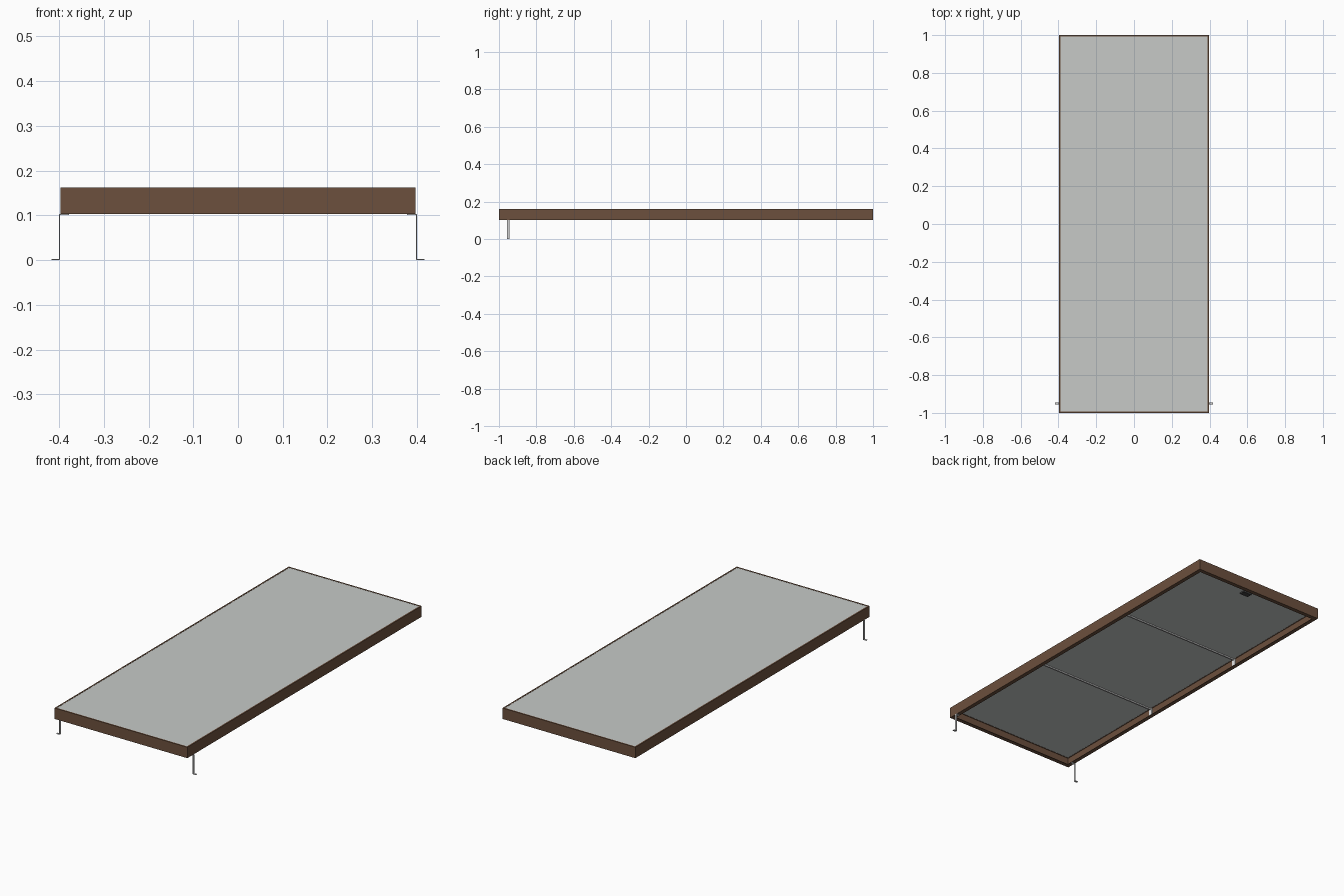
import bpy, bmesh

if "Cube" in bpy.data.objects:
    bpy.data.objects.remove(bpy.data.objects["Cube"])

HX, HY = 0.397, 1.0       # half width and half length
Z0, Z1 = 0.103, 0.162     # frame bottom and top


def material(name, rgb):
    m = bpy.data.materials.new(name)
    m.use_nodes = True
    color = (*rgb, 1.0)
    m.diffuse_color = color
    m.node_tree.nodes["Principled BSDF"].inputs["Base Color"].default_value = color
    return m


BROWN = material("bronze frame", (0.15, 0.08, 0.047))
GLASS = material("pale grey panel", (0.57, 0.59, 0.575))
METAL = material("light metal", (0.62, 0.62, 0.62))
WHITE = material("bright metal", (0.8, 0.8, 0.8))
DARK = material("dark plastic", (0.05, 0.05, 0.05))


def finish(bm, name, mat):
    bmesh.ops.recalc_face_normals(bm, faces=bm.faces)
    mesh = bpy.data.meshes.new(name)
    bm.to_mesh(mesh)
    bm.free()
    mesh.materials.append(mat)
    ob = bpy.data.objects.new(name, mesh)
    bpy.context.collection.objects.link(ob)
    return ob


def box(name, low, high, mat):
    bm = bmesh.new()
    bmesh.ops.create_cube(bm, size=1)
    for v in bm.verts:
        v.co = [(a + b) / 2 + c * (b - a) for a, b, c in zip(low, high, v.co)]
    return finish(bm, name, mat)


# Frame: a channel profile (inset, height) carried round the rectangle
profile = [(0, Z0), (0, Z1), (0.008, Z1), (0.008, 0.153),
           (0.004, 0.153), (0.004, Z0 + 0.002), (0.022, Z0 + 0.002), (0.022, Z0)]
bm = bmesh.new()
corners = [[bm.verts.new((sx * (HX - d), sy * (HY - d), z)) for d, z in profile]
           for sx, sy in ((-1, -1), (1, -1), (1, 1), (-1, 1))]
for i, ring in enumerate(corners):
    after = corners[(i + 1) % len(corners)]
    for j in range(len(profile)):
        k = (j + 1) % len(profile)
        bm.faces.new((ring[j], ring[k], after[k], after[j]))
finish(bm, "frame", BROWN)

# Panel sheet set just below the rim
box("panel_sheet", (-HX + 0.008, -HY + 0.008, 0.154), (HX - 0.008, HY - 0.008, 0.161), GLASS)

# Two cross bars under the sheet, with end brackets
for place, y in (("front", -0.333), ("back", 0.333)):
    box(place + "_cross_bar", (-HX + 0.004, y - 0.004, 0.147), (HX - 0.004, y + 0.004, 0.154), METAL)
    for side, s in (("left", 1), ("right", -1)):
        xs = sorted((s * (HX - 0.004), s * (HX - 0.008)))
        box(f"{place}_{side}_bar_bracket", (xs[0], y - 0.011, Z0 + 0.002),
            (xs[1], y + 0.011, 0.154), WHITE)

# Junction box
box("junction_box", (-0.025, 0.88, 0.146), (0.025, 0.91, 0.154), DARK)

# Bent strip legs: top tab inward, foot outward
strip = [(0.378, Z0), (0.4, Z0), (0.4, 0.002), (0.417, 0.002),
         (0.417, 0), (0.398, 0), (0.398, Z0 - 0.002), (0.378, Z0 - 0.002)]
for side, s in (("left", 1), ("right", -1)):
    bm = bmesh.new()
    face = bm.faces.new([bm.verts.new((s * x, -0.956, z)) for x, z in strip])
    grown = bmesh.ops.extrude_face_region(bm, geom=[face])
    moved = [g for g in grown["geom"] if isinstance(g, bmesh.types.BMVert)]
    bmesh.ops.translate(bm, verts=moved, vec=(0, 0.012, 0))
    finish(bm, side + "_leg", METAL)
